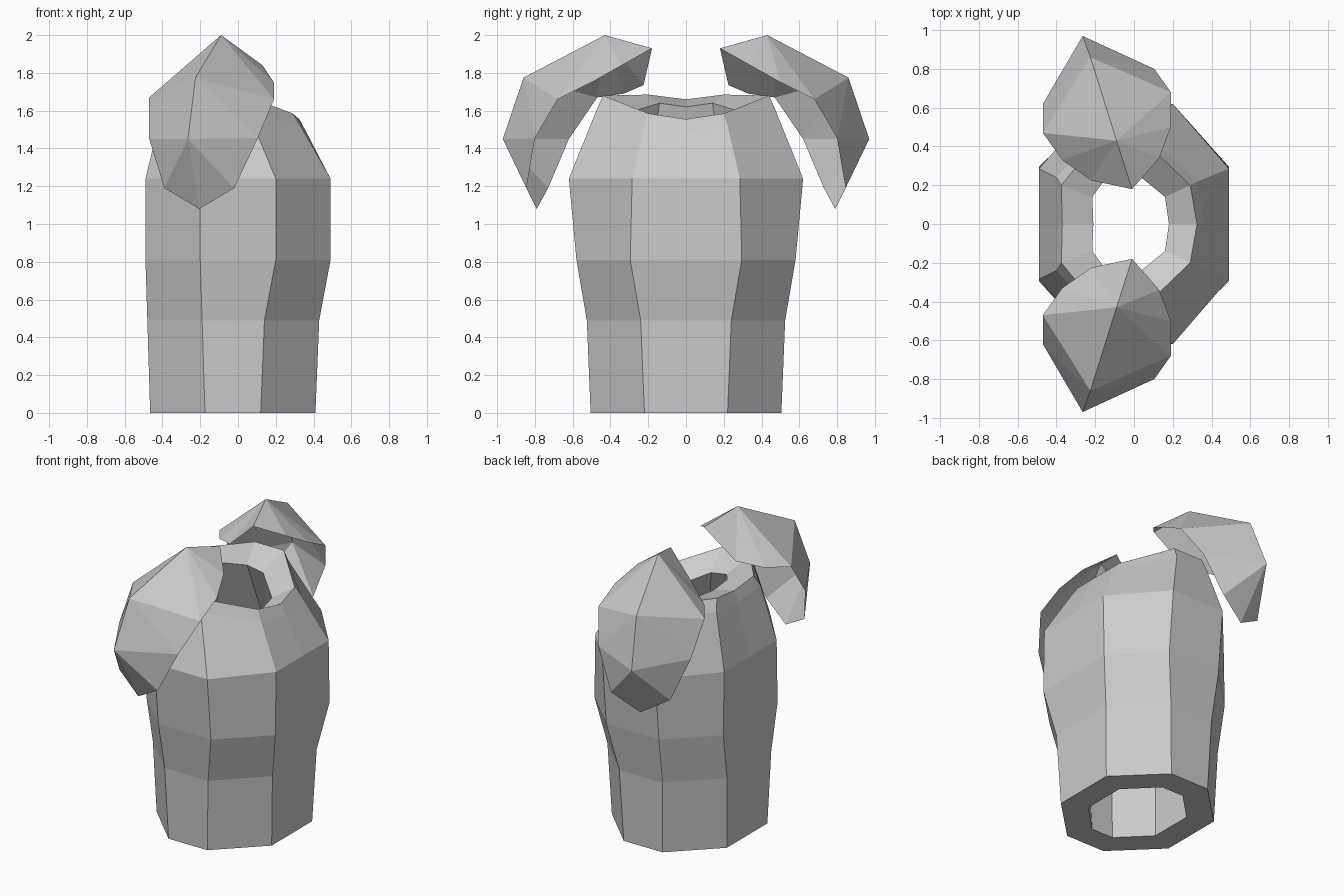
import bpy
import bmesh

if "Cube" in bpy.data.objects:
    bpy.data.objects.remove(bpy.data.objects["Cube"])


def finish(name, bm):
    bmesh.ops.recalc_face_normals(bm, faces=bm.faces)
    me = bpy.data.meshes.new(name)
    bm.to_mesh(me)
    bm.free()
    ob = bpy.data.objects.new(name, me)
    bpy.context.collection.objects.link(ob)
    return ob


def ring(front, side_f, side_b, back, mid_f=None, mid_b=None):
    """Ten-sided ring, mirrored in y, from (x, y, z) corner points."""
    mid_f = mid_f or (front[0], 0, front[2])
    mid_b = mid_b or (back[0], 0, back[2])
    half = [front, side_f, side_b, back]
    return [mid_f, *half, mid_b] + [(x, -y, z) for x, y, z in reversed(half)]


def level(z, x0, x1, x2, x3, yc, ys):
    return ring((x3, yc, z), (x2, ys, z), (x1, ys, z), (x0, yc, z))


# Torso shell: outside going up, over the collar, then down the inside
rings = [
    level(0, -.465, -.175, .12, .41, .22, .505),
    level(.49, -.48, -.19, .14, .43, .24, .525),
    level(.81, -.49, -.20, .20, .49, .295, .58),
    level(1.24, -.49, -.20, .20, .49, .285, .62),
    ring((.33, .22, 1.52), (.05, .475, 1.60), (-.19, .475, 1.60), (-.40, .24, 1.61),
         (.36, 0, 1.49), (-.395, 0, 1.585)),
    ring((.29, .20, 1.585), (.04, .44, 1.68), (-.18, .44, 1.68), (-.375, .20, 1.685),
         (.325, 0, 1.555), (-.37, 0, 1.66)),
    ring((.16, .14, 1.50), (.00, .27, 1.58), (-.12, .27, 1.60), (-.215, .14, 1.64),
         (.18, 0, 1.48), (-.21, 0, 1.62)),
    level(1.19, -.33, -.13, .13, .33, .21, .45),
    level(.81, -.33, -.13, .13, .33, .22, .42),
    level(.49, -.315, -.12, .07, .265, .17, .36),
    level(0, -.30, -.11, .055, .245, .15, .34),
]
bm = bmesh.new()
loops = [[bm.verts.new(p) for p in r] for r in rings]
for a, b in zip(loops, loops[1:] + loops[:1]):
    for i in range(10):
        j = (i + 1) % 10
        bm.faces.new((a[i], a[j], b[j], b[i]))
finish("torso_armour", bm)

# Shoulder guards: a ridge with a faceted flank on each side
ridge = [(-.01, .18, 1.93), (-.09, .43, 2.0), (-.225, .86, 1.775),
         (-.265, .97, 1.45), (-.205, .79, 1.08)]
flanks = [
    [(.13, .34, 1.84), (.19, .50, 1.75), (.19, .68, 1.66), (.105, .80, 1.455), (-.02, .845, 1.19)],
    [(-.22, .225, 1.735), (-.37, .33, 1.69), (-.47, .47, 1.67), (-.47, .62, 1.45), (-.39, .73, 1.19)],
]
for name, s in (("left_shoulder_guard", 1), ("right_shoulder_guard", -1)):
    bm = bmesh.new()
    def add(p):
        return bm.verts.new((p[0], s * p[1], p[2]))
    r = [add(p) for p in ridge]
    for flank in flanks:
        e = [add(p) for p in flank]
        for f in ((r[1], r[0], e[0]), (r[1], e[0], e[1]), (r[1], e[1], e[2]),
                  (r[1], e[2], r[2]), (r[2], e[2], e[3]), (r[2], e[3], r[3]),
                  (r[3], e[3], e[4]), (r[3], e[4], r[4])):
            bm.faces.new(f)
    finish(name, bm)
